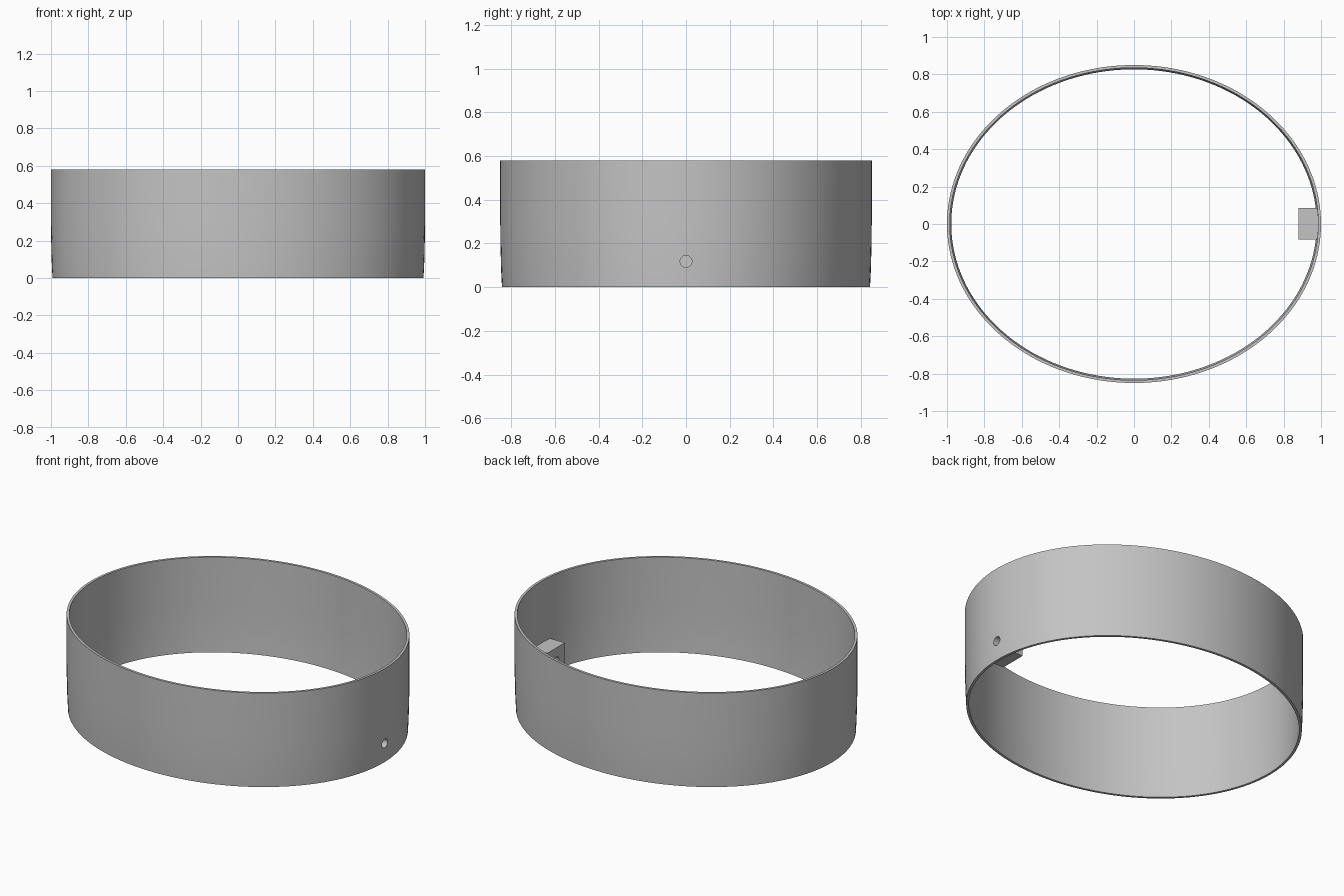
import bpy, bmesh, math

if "Cube" in bpy.data.objects:
    bpy.data.objects.remove(bpy.data.objects["Cube"])

SEGMENTS = 144
HALF_X, HALF_Y, HEIGHT, WALL = 1.0, 0.85, 0.58, 0.015
HOLE_Z, HOLE_R = 0.118, 0.027

grey = bpy.data.materials.new("plain_grey")
grey.diffuse_color = (0.55, 0.55, 0.55, 1)
grey.use_nodes = True
grey.node_tree.nodes["Principled BSDF"].inputs["Base Color"].default_value = grey.diffuse_color


def make_object(name, bm):
    bmesh.ops.recalc_face_normals(bm, faces=bm.faces)
    mesh = bpy.data.meshes.new(name)
    bm.to_mesh(mesh)
    bm.free()
    obj = bpy.data.objects.new(name, mesh)
    obj.data.materials.append(grey)
    bpy.context.collection.objects.link(obj)
    return obj


# Oval band: wall section (inset, height) swept round an ellipse, tucked in at the foot
outer = [(0.008, 0), (0.004, 0.08), (0.001, 0.2), (0, 0.3), (0, HEIGHT)]
section = outer + [(inset + WALL, z) for inset, z in reversed(outer)]
bm = bmesh.new()
rings = []
for i in range(SEGMENTS):
    a = 2 * math.pi * (i + 0.5) / SEGMENTS
    rings.append([bm.verts.new(((HALF_X - s) * math.cos(a),
                                (HALF_Y - s) * math.sin(a), z)) for s, z in section])
n = len(section)
for i, ring in enumerate(rings):
    following = rings[(i + 1) % SEGMENTS]
    for j in range(n):
        k = (j + 1) % n
        bm.faces.new((ring[j], following[j], following[k], ring[k]))
band = make_object("oval_band", bm)

# Mounting block on the inside of the right wall
bm = bmesh.new()
bmesh.ops.create_cube(bm, size=1)
lo, hi = (0.88, -0.082, 0.028), (0.985, 0.086, 0.202)
for v in bm.verts:
    v.co = [l + (c + 0.5) * (h - l) for c, l, h in zip(v.co, lo, hi)]
block = make_object("mounting_block", bm)

# Screw hole through wall and block
bpy.ops.mesh.primitive_cylinder_add(vertices=32, radius=HOLE_R, depth=0.4,
                                    location=(0.95, 0, HOLE_Z),
                                    rotation=(0, math.pi / 2, 0))
cutter = bpy.context.object
cutter.name = "hole_cutter"
cutter.data.materials.append(grey)
cutter.hide_render = True

for obj in (band, block):
    bpy.ops.object.select_all(action='DESELECT')
    obj.select_set(True)
    bpy.context.view_layer.objects.active = obj
    mod = obj.modifiers.new("screw_hole", 'BOOLEAN')
    mod.operation = 'DIFFERENCE'
    mod.solver = 'EXACT'
    mod.object = cutter
    bpy.ops.object.modifier_apply(modifier=mod.name)
    bpy.ops.object.shade_smooth_by_angle(angle=math.radians(30))

bpy.data.objects.remove(cutter, do_unlink=True)
